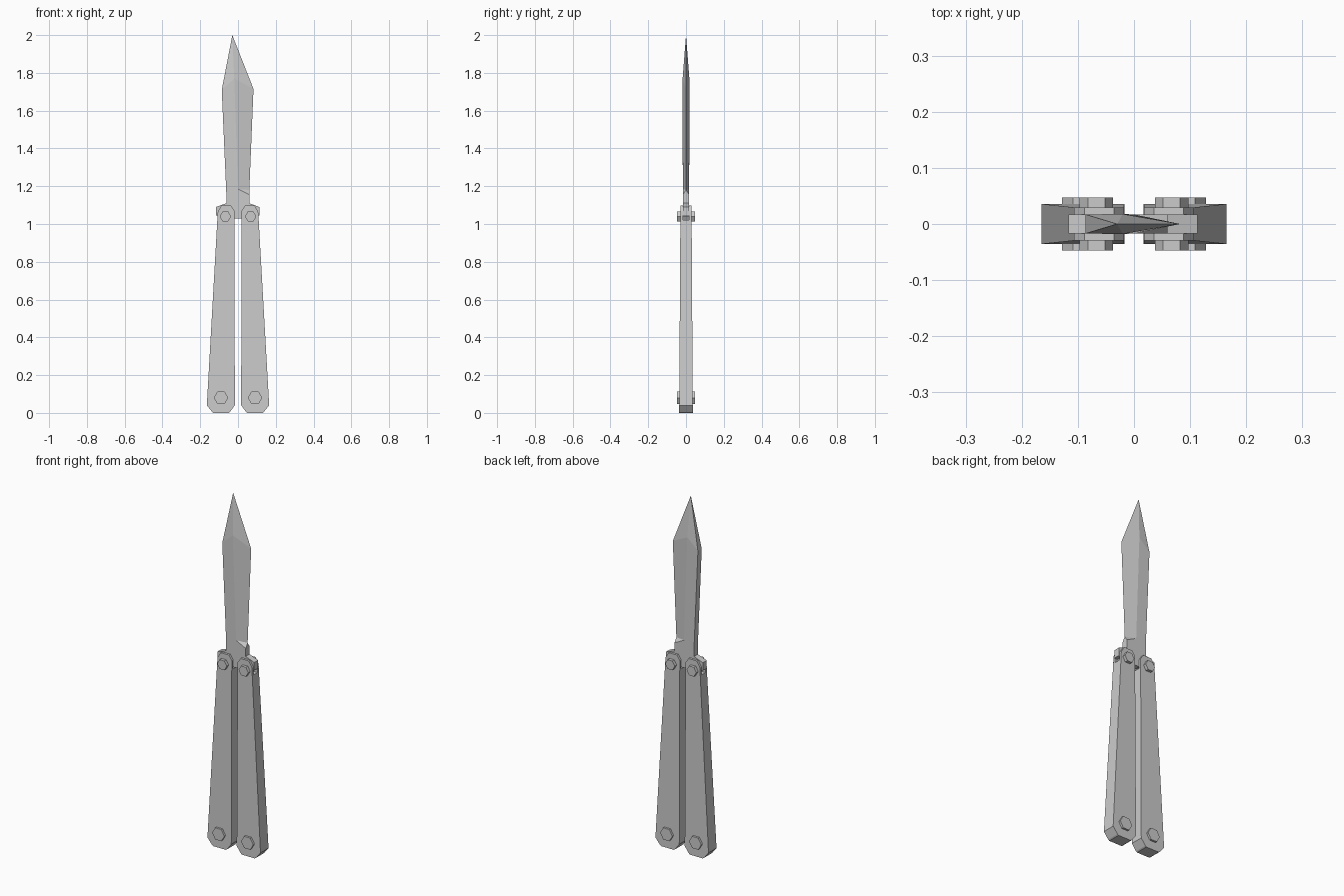
import bpy, bmesh, math
from mathutils import Matrix

if "Cube" in bpy.data.objects:
    bpy.data.objects.remove(bpy.data.objects["Cube"])


def finish(bm, name):
    bmesh.ops.recalc_face_normals(bm, faces=bm.faces)
    me = bpy.data.meshes.new(name)
    bm.to_mesh(me)
    bm.free()
    ob = bpy.data.objects.new(name, me)
    bpy.context.collection.objects.link(ob)
    return ob


def box(name, x0, x1, y, z0, z1):
    bm = bmesh.new()
    bmesh.ops.create_cube(bm, size=1)
    for v in bm.verts:
        v.co = ((x0 + x1) / 2 + v.co.x * (x1 - x0), v.co.y * 2 * y,
                (z0 + z1) / 2 + v.co.z * (z1 - z0))
    return finish(bm, name)


# Blade with tang and pivot lugs, one closed mesh
T = 0.017
tang = [(0, 1.185), (0.06, 1.155), (0.06, 1.11), (0.113, 1.09), (0.113, 1.045),
        (0.03, 1.04), (0.02, 1.03), (-0.02, 1.03), (-0.03, 1.04),
        (-0.117, 1.045), (-0.117, 1.09), (-0.062, 1.11), (-0.062, 1.165)]
bm = bmesh.new()
tip = bm.verts.new((-0.03, 0, 2.0))
edge_low = bm.verts.new((0.06, 0, 1.18))
edge_high = bm.verts.new((0.082, 0, 1.715))
sides = []
for y in (-T, T):
    loop = [bm.verts.new((x, y, z)) for x, z in tang]
    spine = bm.verts.new((-0.086, y, 1.71))
    ridge = bm.verts.new((-0.02, y * 1.05, 1.77))
    bm.faces.new(loop)
    for f in ((loop[-1], spine, ridge, loop[0]), (spine, tip, ridge),
              (ridge, tip, edge_high), (loop[0], ridge, edge_high, edge_low),
              (loop[0], edge_low, loop[1])):
        bm.faces.new(f)
    sides.append((loop, spine))
(a, sa), (b, sb) = sides
for i in range(1, len(tang) - 1):
    bm.faces.new((a[i], a[i + 1], b[i + 1], b[i]))
bm.faces.new((a[1], b[1], edge_low))
bm.faces.new((a[-1], sa, sb, b[-1]))
bm.faces.new((sa, tip, sb))
finish(bm, "blade")

# Tapered handles with chamfered ends, slotted at the top for the tang
outline = [(0.165, 0.04), (0.137, 0.005), (0.13, 0.0), (0.05, 0.0), (0.043, 0.005),
           (0.017, 0.04), (0.018, 1.07), (0.036, 1.097), (0.088, 1.097), (0.107, 1.065)]
slot = box("slot_cutter", -0.2, 0.2, T, 1.02, 1.3)
slot.hide_render = True
slot.hide_viewport = True


def screw(name, x, z, r):
    bm = bmesh.new()
    rot = Matrix.Translation((x, 0, z)) @ Matrix.Rotation(math.pi / 2, 4, 'X')
    bmesh.ops.create_cone(bm, cap_ends=True, segments=6, radius1=r, radius2=r,
                          depth=0.094, matrix=rot)
    # Keep a corner pointing sideways
    c = [v.co for v in bm.verts]
    if max(p.x for p in c) < x + r * 0.95:
        bmesh.ops.rotate(bm, verts=bm.verts, cent=(x, 0, z),
                         matrix=Matrix.Rotation(math.pi / 6, 3, 'Y'))
    finish(bm, name)


for s, side in ((-1, "left"), (1, "right")):
    bm = bmesh.new()
    front, back = [[bm.verts.new((s * x, d * (0.036 - 0.006 * z), z)) for x, z in outline]
                   for d in (-1, 1)]
    bm.faces.new(front)
    bm.faces.new(back)
    n = len(outline)
    for i in range(n):
        bm.faces.new((front[i], front[(i + 1) % n], back[(i + 1) % n], back[i]))
    handle = finish(bm, side + "_handle")
    cut = handle.modifiers.new("slot", 'BOOLEAN')
    cut.operation = 'DIFFERENCE'
    cut.object = slot
    cut.solver = 'EXACT'
    # Hexagonal pivot and end screws
    screw(side + "_pivot_screw", s * 0.067, 1.04, 0.03)
    screw(side + "_end_screw", s * 0.09, 0.08, 0.038)
